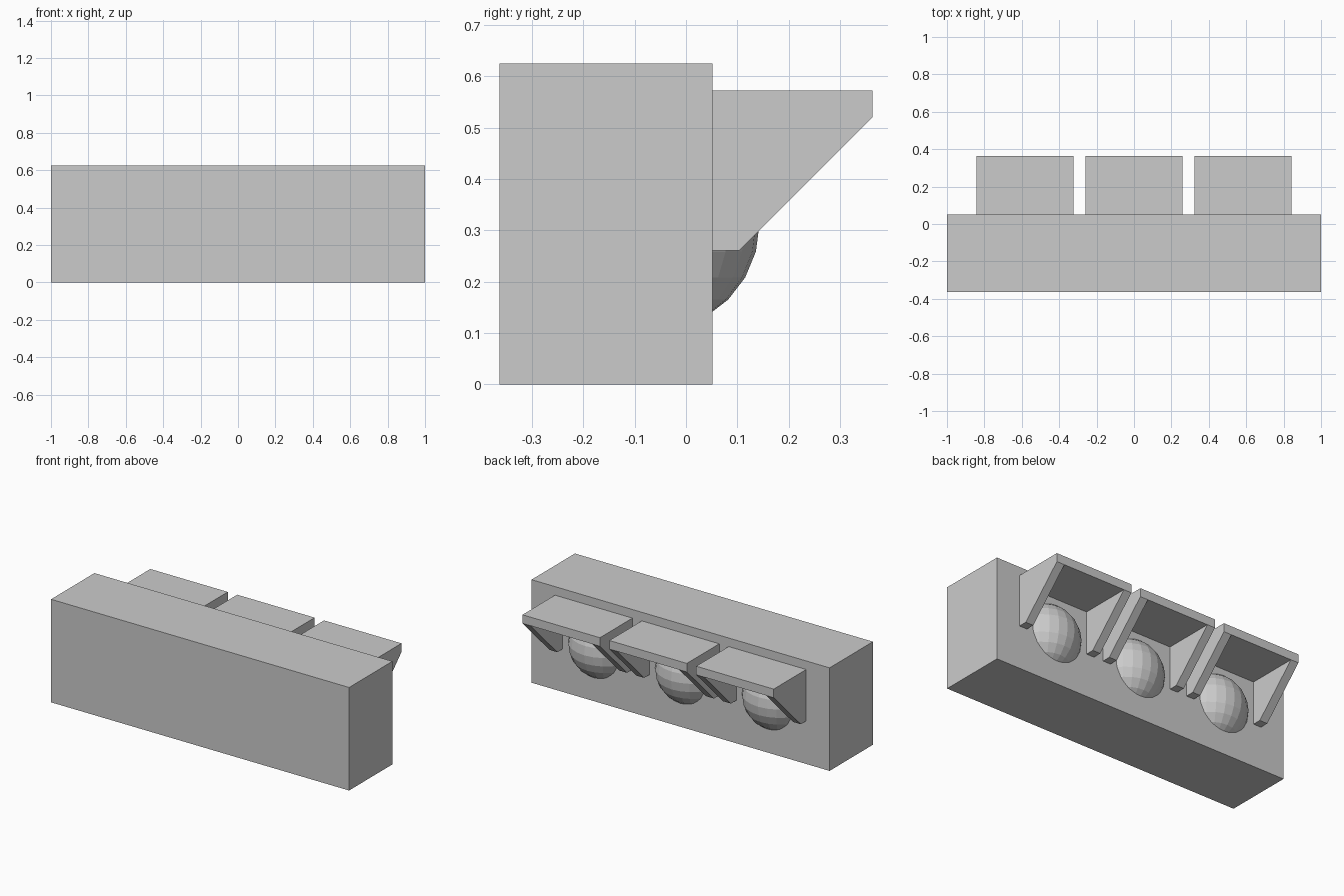
import bpy, bmesh
from mathutils import Matrix

if "Cube" in bpy.data.objects:
    bpy.data.objects.remove(bpy.data.objects["Cube"])

def finish(name, bm):
    bmesh.ops.recalc_face_normals(bm, faces=bm.faces)
    me = bpy.data.meshes.new(name)
    bm.to_mesh(me)
    bm.free()
    ob = bpy.data.objects.new(name, me)
    bpy.context.collection.objects.link(ob)
    return ob

def extrude_x(bm, profile, x0, x1):
    """Solid from a (y, z) profile swept from x0 to x1."""
    a = [bm.verts.new((x0, y, z)) for y, z in profile]
    b = [bm.verts.new((x1, y, z)) for y, z in profile]
    bm.faces.new(a)
    bm.faces.new(b)
    n = len(profile)
    for i in range(n):
        j = (i + 1) % n
        bm.faces.new((a[i], a[j], b[j], b[i]))

FRONT, TIP, T = 0.052, 0.3635, 0.052

# Housing box
bm = bmesh.new()
extrude_x(bm, [(-0.3635, 0), (FRONT, 0), (FRONT, 0.625), (-0.3635, 0.625)], -1, 1)
finish("housing", bm)

for label, cx in (("left", -0.583), ("middle", 0), ("right", 0.583)):
    # Hood: flat roof with two tapered cheeks
    bm = bmesh.new()
    w = 0.26
    cheek = [(FRONT, 0.261), (0.104, 0.261), (TIP, 0.521), (FRONT, 0.521)]
    roof = [(FRONT, 0.521), (TIP, 0.521), (TIP, 0.573), (FRONT, 0.573)]
    extrude_x(bm, roof, cx - w, cx + w)
    extrude_x(bm, cheek, cx - w, cx - w + T)
    extrude_x(bm, cheek, cx + w - T, cx + w)
    finish(label + "_hood", bm)

    # Lamp: faceted ball sunk into the housing
    bm = bmesh.new()
    bmesh.ops.create_uvsphere(bm, u_segments=24, v_segments=12, radius=0.2083,
                              matrix=Matrix.Translation((cx, -0.065, 0.3125)))
    finish(label + "_lamp", bm)
